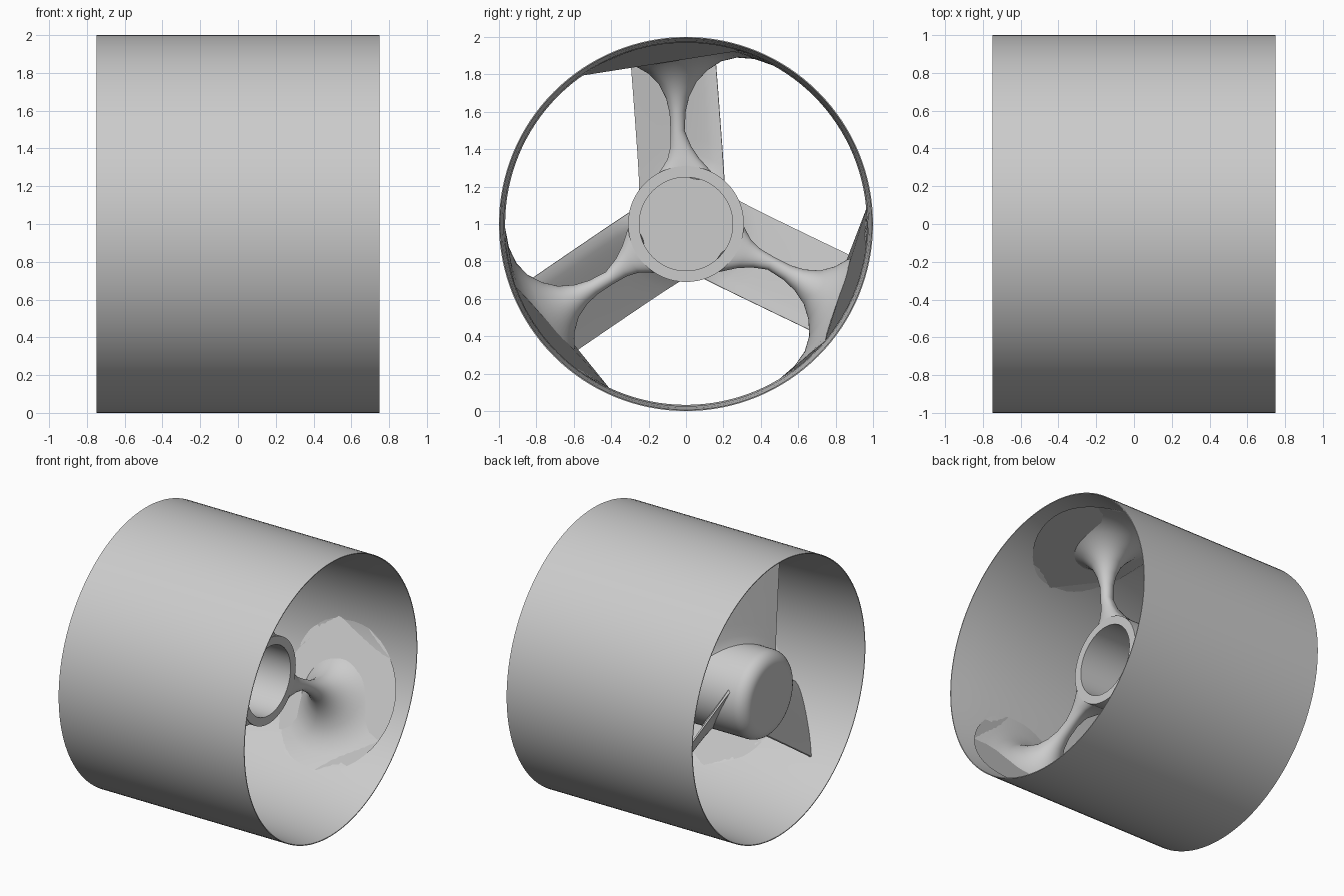
import bpy, bmesh, math

cube = bpy.data.objects.get("Cube")
if cube:
    bpy.data.objects.remove(cube)

grey = bpy.data.materials.new("plain grey")
grey.use_nodes = True
GREY = (0.6, 0.6, 0.6, 1)
grey.diffuse_color = GREY
grey.node_tree.nodes["Principled BSDF"].inputs["Base Color"].default_value = GREY


def loft(name, rings, close_loop=False, caps=True, angle=35):
    """Skin a list of equal closed rings and shade the result smooth."""
    bm = bmesh.new()
    loops = [[bm.verts.new(p) for p in ring] for ring in rings]
    n = len(loops[0])
    pairs = list(zip(loops, loops[1:]))
    if close_loop:
        pairs.append((loops[-1], loops[0]))
    for a, b in pairs:
        for i in range(n):
            j = (i + 1) % n
            bm.faces.new((a[i], a[j], b[j], b[i]))
    if caps and not close_loop:
        bm.faces.new(loops[0])
        bm.faces.new(loops[-1])
    bmesh.ops.recalc_face_normals(bm, faces=bm.faces)
    mesh = bpy.data.meshes.new(name)
    bm.to_mesh(mesh)
    bm.free()
    mesh.materials.append(grey)
    obj = bpy.data.objects.new(name, mesh)
    bpy.context.collection.objects.link(obj)
    bpy.ops.object.select_all(action="DESELECT")
    obj.select_set(True)
    bpy.context.view_layer.objects.active = obj
    bpy.ops.object.shade_smooth_by_angle(angle=math.radians(angle))
    return obj


def polar(x, radius, turn):
    """Point around the duct axis; turn is measured from +y towards +z."""
    return (x, radius * math.cos(turn), 1 + radius * math.sin(turn))


def lathe(name, profile, sides, **kw):
    rings = [[polar(x, r, math.tau * i / sides) for i in range(sides)]
             for x, r in profile]
    return loft(name, rings, **kw)


# Duct: straight outside, gently narrowed throat inside, knife-thin rims
lathe("duct", [(-0.75, 1), (0.75, 1), (0.75, 0.994), (0.62, 0.984), (0.45, 0.974),
               (0.2, 0.967), (-0.2, 0.967), (-0.45, 0.974), (-0.62, 0.984),
               (-0.75, 0.994)], 128, close_loop=True)

# Hub: rounded nose at one end, flat-bottomed bore at the other
NOSE = 0.09
nose = [(-0.69 + NOSE * (1 - math.cos(a)), 0.31 - NOSE * (1 - math.sin(a)))
        for a in (math.pi / 2 * k / 8 for k in range(9))]
lathe("hub", nose + [(0.25, 0.31), (0.25, 0.25), (-0.4, 0.25)], 64)


# Stator struts: slim rods flaring into hub and duct
# columns: radius, half width, reach towards +x, reach towards -x
STRUT = [(0.29, 0.19, 0.05, 0.32), (0.32, 0.13, 0.05, 0.24), (0.36, 0.085, 0.045, 0.15),
         (0.42, 0.055, 0.04, 0.08), (0.5, 0.038, 0.04, 0.05), (0.6, 0.043, 0.045, 0.05),
         (0.68, 0.062, 0.065, 0.065), (0.76, 0.10, 0.10, 0.10), (0.83, 0.16, 0.16, 0.16),
         (0.89, 0.235, 0.23, 0.23), (0.93, 0.32, 0.30, 0.30), (0.955, 0.42, 0.37, 0.36),
         (0.972, 0.56, 0.45, 0.42)]


def strut(name, turn, sides=48):
    rings = []
    for r, w, fore, aft in STRUT:
        lean = 0.045 * min(1, (r - 0.29) / 0.2)
        ring = []
        for i in range(sides):
            t = math.tau * i / sides
            reach = fore if math.sin(t) > 0 else aft
            ring.append(polar(0.2 + reach * math.sin(t), r,
                              turn + (lean + w * math.cos(t)) / r))
        rings.append(ring)
    return loft(name, rings, angle=60)


# Pitched blades: tapered section, thin at the nose end, rounded at the other
def section(thick, steps=14):
    (x0, y0), (x1, y1) = (-0.55, -0.24), (-0.25, 0.21)
    length = math.hypot(x1 - x0, y1 - y0)
    nx, ny = (y1 - y0) / length, -(x1 - x0) / length
    half = [(k / steps) ** 1.0 for k in range(steps + 1)]
    path = [(s, 1) for s in half] + [(s, -1) for s in reversed(half)]
    pts = []
    for s, side in path:
        d = side * thick * (0.2 + 0.8 * s) * math.sqrt(max(0.004, 1 - s ** 6))
        pts.append((x0 + (x1 - x0) * s + nx * d, y0 + (y1 - y0) * s + ny * d))
    return pts


def blade(name, turn):
    rings = []
    for r, thick in [(0.285, 0.06), (0.32, 0.042), (0.37, 0.033), (0.45, 0.028),
                     (0.7, 0.026), (0.975, 0.025)]:
        ring = []
        for x, y in section(thick):
            y -= 0.08 * (r - 0.25)
            y = max(-0.97 * r, min(0.97 * r, y))
            ring.append(polar(x, r, turn - math.asin(y / r)))
        rings.append(ring)
    return loft(name, rings, angle=45)


for i, place in enumerate(("top", "back", "front")):
    turn = math.pi / 2 - math.tau * i / 3
    strut(place + "_strut", turn)
    blade(place + "_blade", turn)
